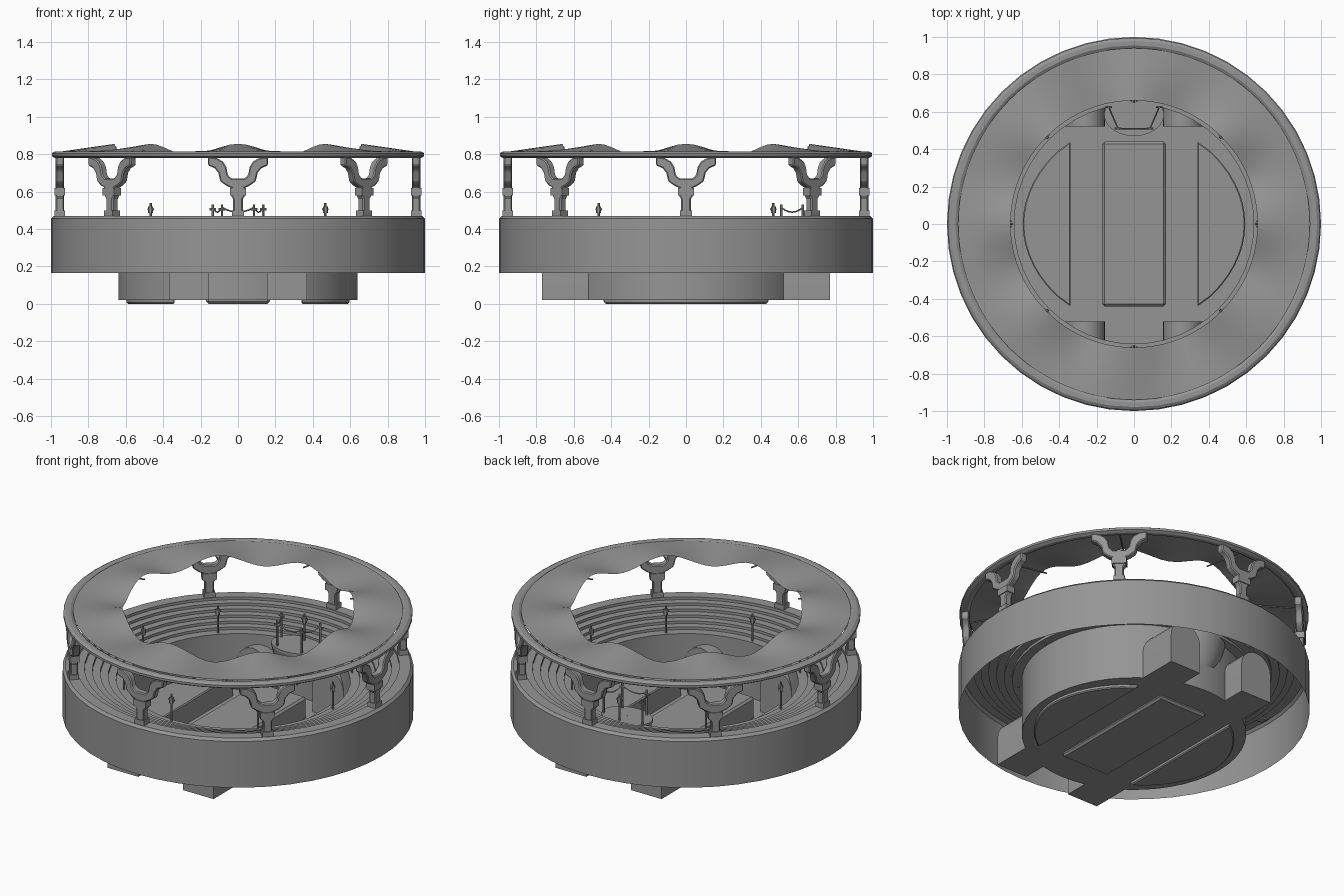
import bpy, bmesh, math
from math import cos, sin, pi, tau
from mathutils import Matrix, Vector

cube = bpy.data.objects.get("Cube")
if cube:
    bpy.data.objects.remove(cube)

grey = bpy.data.materials.new("stone grey")
grey.use_nodes = True
grey.diffuse_color = (0.3, 0.3, 0.3, 1)
grey.node_tree.nodes["Principled BSDF"].inputs["Base Color"].default_value = (0.3, 0.3, 0.3, 1)


def finish(bm, name, angle=30):
    bmesh.ops.recalc_face_normals(bm, faces=bm.faces)
    mesh = bpy.data.meshes.new(name)
    bm.to_mesh(mesh)
    bm.free()
    mesh.materials.append(grey)
    ob = bpy.data.objects.new(name, mesh)
    bpy.context.collection.objects.link(ob)
    bpy.ops.object.select_all(action='DESELECT')
    ob.select_set(True)
    bpy.context.view_layer.objects.active = ob
    bpy.ops.object.shade_smooth_by_angle(angle=math.radians(angle))
    return ob


def grid(rows, bm, closed=False):
    """Skin rows of points; each row is a closed loop."""
    vs = [[bm.verts.new(p) for p in row] for row in rows]
    n = len(vs[0])
    pairs = list(zip(vs, vs[1:])) + ([(vs[-1], vs[0])] if closed else [])
    for a, b in pairs:
        for i in range(n):
            j = (i + 1) % n
            bm.faces.new((a[i], a[j], b[j], b[i]))
    return vs


def revolve(name, profile, seg=48, closed=False, cap=False):
    bm = bmesh.new()
    rows = [[(r * cos(tau * i / seg), r * sin(tau * i / seg), z) for i in range(seg)]
            for r, z in profile]
    vs = grid(rows, bm, closed)
    if cap:
        bm.faces.new(vs[-1])
    return finish(bm, name)


def prism(name, outline, vec, bevel=0.0):
    """Extrude a closed outline along a vector, optionally chamfering its edges."""
    bm = bmesh.new()
    face = bm.faces.new([bm.verts.new(p) for p in outline])
    res = bmesh.ops.extrude_face_region(bm, geom=[face])
    bmesh.ops.translate(bm, vec=vec, verts=[v for v in res["geom"] if isinstance(v, bmesh.types.BMVert)])
    bmesh.ops.recalc_face_normals(bm, faces=bm.faces)
    if bevel:
        edges = [e for e in bm.edges if e.calc_face_angle(0) > 0.6]
        bmesh.ops.bevel(bm, geom=edges, offset=bevel, segments=1, affect='EDGES')
    return finish(bm, name)


def rod(bm, a, b, r, sides=6):
    a, b = Vector(a), Vector(b)
    d = b - a
    m = Matrix.Translation((a + b) / 2) @ d.to_track_quat('Z', 'Y').to_matrix().to_4x4()
    bmesh.ops.create_cone(bm, cap_ends=True, segments=sides, radius1=r, radius2=r,
                          depth=d.length, matrix=m)


def ring_copies(ob, count=8):
    for k in range(1, count):
        c = ob.copy()
        c.name = f"{ob.name}_{k + 1}"
        c.rotation_euler.z = tau * k / count
        bpy.context.collection.objects.link(c)


# Bowl: outer wall, rim, seating steps, pit wall and floor
bowl = [(1, 0.165), (1, 0.455), (0.985, 0.47), (0.92, 0.47)]
steps = 6
for s in range(steps):
    r = 0.92 - 0.045 * s
    z = 0.47 - 0.1 * (s + 1) / steps
    bowl += [(r, z), (r - 0.045, z)]
bowl += [(0.64, 0.37), (0.64, 0.02)]
revolve("arena_bowl", bowl, cap=True)

# Roof ring, octagonal in section
roof = [(0.967 + 0.031 * cos(tau * i / 8 + pi / 8), 0.797 + 0.019 * sin(tau * i / 8 + pi / 8))
        for i in range(8)]
revolve("roof_ring", roof, closed=True)

# Rippled canopy sheet
bm = bmesh.new()
rows = []
for k in range(5):
    t = k / 4
    r = 0.94 - 0.28 * t
    rows.append([(r * cos(a), r * sin(a), 0.815 + t * (0.008 + 0.032 * cos(8 * a)))
                 for a in (tau * i / 96 for i in range(96))])
grid(rows, bm)
finish(bm, "canopy")

# Thin canopy spars
bm = bmesh.new()
rod(bm, (0, -0.95, 0.795), (0, -0.65, 0.835), 0.005)
ring_copies(finish(bm, "canopy_spar"))

# Forked pillars
half = [(0.026, 0.46), (0.026, 0.56), (0.036, 0.575), (0.036, 0.62), (0.06, 0.63),
        (0.095, 0.655), (0.105, 0.7), (0.125, 0.725), (0.16, 0.74), (0.16, 0.785),
        (0.115, 0.78), (0.08, 0.76), (0.062, 0.73), (0.055, 0.69), (0.035, 0.67)]
outline = [(x, -0.975, z) for x, z in half] + [(-x, -0.975, z) for x, z in reversed(half)]
ring_copies(prism("forked_pillar", outline, (0, 0.045, 0), 0.006))
bm = bmesh.new()
for z, h, w in ((0.6, 0.04, 0.085), (0.485, 0.03, 0.065)):
    bmesh.ops.create_cube(bm, size=1, matrix=Matrix.Translation((0, -0.953, z))
                          @ Matrix.Diagonal((w, 0.055, h, 1)))
ring_copies(finish(bm, "pillar_collar"))

# Platforms in the pit: central slab and two curved side slabs
prism("central_platform", [(x * 0.17, y * 0.44, 0) for x, y in ((-1, -1), (1, -1), (1, 1), (-1, 1))],
      (0, 0, 0.15), 0.012)
for side, label in ((1, "left"), (-1, "right")):
    arc = []
    for i in range(17):
        y = -0.44 + 0.055 * i
        arc.append((side * (0.34 + 0.255 * (1 - (y / 0.44) ** 2) ** 0.85), y, 0))
    prism(f"{label}_platform", arc, (0, 0, 0.15), 0.006)

# Vaulted gate tunnels
for sx in (-1, 1):
    for sy in (-1, 1):
        vault = [(sx * 0.262 + 0.107, sy * 0.52, 0.02)]
        vault += [(sx * 0.262 + 0.107 * cos(pi * i / 12), sy * 0.52, 0.2 + 0.107 * sin(pi * i / 12))
                  for i in range(13)]
        vault.append((sx * 0.262 - 0.107, sy * 0.52, 0.02))
        prism("gate_tunnel", vault, (0, sy * 0.25, 0))

# Torch posts around the pit rim
bm = bmesh.new()
rod(bm, (0, -0.66, 0.36), (0, -0.66, 0.54), 0.006)
rod(bm, (-0.02, -0.66, 0.505), (0.02, -0.66, 0.505), 0.006)
rod(bm, (0, -0.66, 0.485), (0, -0.66, 0.52), 0.014)
ring_copies(finish(bm, "torch_post"))

# Balcony with a tapering underside
balcony = revolve("balcony", [(0.01, 0.12), (0.6, 0.2), (0.85, 0.28), (1, 0.36), (1, 0.375), (0.01, 0.375)], 24)
balcony.scale = (0.16, 0.115, 1)
balcony.location.y = 0.585

# Balcony fence: posts joined by sagging chains
bm = bmesh.new()
posts = [(-0.135, 0.625), (-0.085, 0.51), (0.085, 0.51), (0.135, 0.625)]
for x, y in posts:
    rod(bm, (x, y, 0.37), (x, y, 0.53), 0.007)
    rod(bm, (x - 0.018, y, 0.505), (x + 0.018, y, 0.505), 0.006)
for a, b in zip(posts, posts[1:]):
    pts = []
    for i in range(7):
        t = i / 6
        pts.append((a[0] + (b[0] - a[0]) * t, a[1] + (b[1] - a[1]) * t, 0.515 - 0.1 * t * (1 - t)))
    for p, q in zip(pts, pts[1:]):
        rod(bm, p, q, 0.004, 4)
finish(bm, "balcony_fence")
